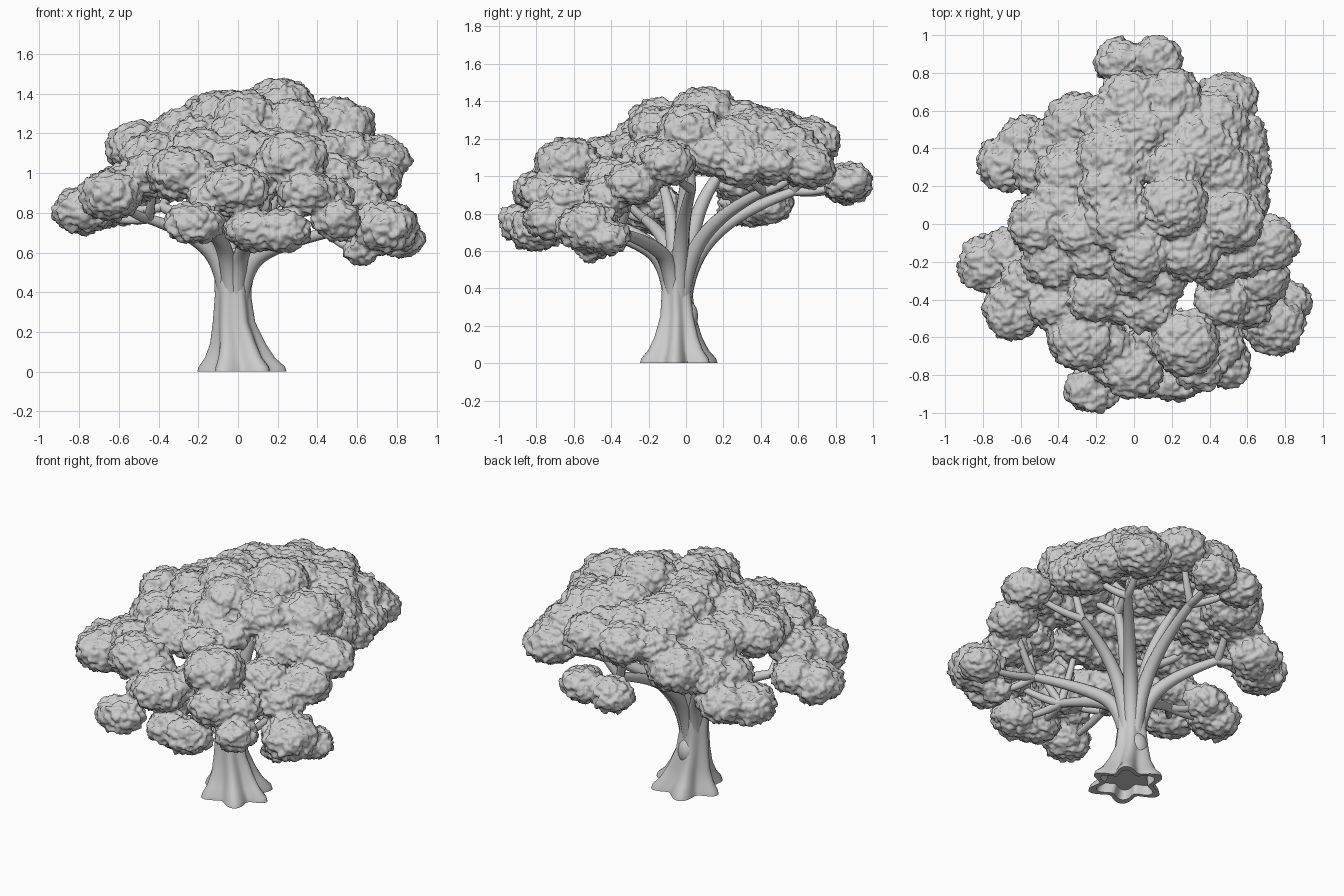
import bpy, bmesh, math, random
from mathutils import Vector, Matrix

if "Cube" in bpy.data.objects:
    bpy.data.objects.remove(bpy.data.objects["Cube"])

random.seed(4)

# Leaf clumps as (x, y, z, radius), by tier
low = [(-.78, -.21, .81, .145), (-.67, -.15, .85, .13), (-.64, -.45, .89, .155),
       (-.22, -.87, .75, .13), (.08, -.79, .71, .13), (.23, -.81, .71, .13),
       (.5, -.74, .76, .12), (.74, -.53, .73, .16), (.82, -.41, .67, .11),
       (.62, -.5, .61, .08), (-.68, .32, .85, .145), (-.56, .42, .86, .15),
       (-.07, .86, .95, .125), (.12, .865, .97, .125)]
middle = [(-.5, 0, 1.13, .16), (-.42, -.18, 1.08, .16), (-.2, -.38, 1.11, .14),
          (-.28, -.6, 1.0, .17), (-.42, -.42, 1.0, .14), (-.01, -.77, .92, .15),
          (.07, -.43, 1.1, .14), (.27, -.63, 1.07, .17), (.34, -.74, .9, .14),
          (.47, -.4, .98, .14), (.68, -.28, .96, .14), (.72, -.1, 1.07, .14),
          (.58, .29, 1.06, .14), (.49, .65, 1.06, .15), (.2, .67, 1.19, .15),
          (-.02, .66, 1.19, .15), (-.3, .52, 1.05, .17), (-.33, .26, 1.12, .18)]
top = [(-.1, .35, 1.23, .19), (.04, .5, 1.24, .14), (.35, .4, 1.2, .2),
       (.21, .1, 1.34, .17), (-.08, .02, 1.28, .17), (.04, -.15, 1.29, .15),
       (.5, .02, 1.24, .17), (.28, -.14, 1.24, .16), (.48, .25, 1.18, .17),
       (.43, .55, 1.14, .16), (.22, .28, 1.28, .15), (-.2, -.15, 1.17, .15)]
# Clumps that close the gaps between the tiers
filler = [(.43, -.2, 1.1, .14), (.57, -.15, 1.1, .13), (0, -.25, 1.19, .14), (-.28, -.03, 1.2, .15),
          (-.12, .18, 1.26, .17), (-.38, .12, 1.14, .15), (.58, .14, 1.12, .14), (.17, .54, 1.2, .14),
          (-.15, .54, 1.17, .14), (.57, .45, 1.07, .13), (-.42, .42, 1.0, .14), (.1, -.62, .95, .12),
          (-.14, -.64, .96, .12), (.45, -.63, .88, .13), (.6, -.42, .88, .13), (-.55, -.3, .95, .14),
          (.16, -.3, 1.14, .11), (-.07, -.4, 1.08, .12), (-.5, .28, .98, .14), (.03, -.62, .84, .12),
          (-.15, -.74, .87, .1)]
clumps = low + middle + top + filler


def finish(bm, name):
    me = bpy.data.meshes.new(name)
    bmesh.ops.recalc_face_normals(bm, faces=bm.faces)
    for f in bm.faces:
        f.smooth = True
    bm.to_mesh(me)
    bm.free()
    ob = bpy.data.objects.new(name, me)
    bpy.context.collection.objects.link(ob)
    return ob


# Canopy: flattened balls fused together, then roughened
bm = bmesh.new()
for x, y, z, r in clumps:
    k = random.uniform(1.0, 1.1)
    m = (Matrix.Translation((x, y, z)) @ Matrix.Rotation(random.uniform(-.15, .15), 4, 'X')
         @ Matrix.Diagonal((r * k, r * 1.04 / k ** .5, r * .8, 1)))
    bmesh.ops.create_icosphere(bm, subdivisions=4, radius=1, matrix=m)
canopy = finish(bm, "leaf_canopy")
rem = canopy.modifiers.new("fuse", 'REMESH')
rem.mode = 'VOXEL'
rem.voxel_size = .0115
rem.use_smooth_shade = True
sm = canopy.modifiers.new("soften", 'SMOOTH')
sm.iterations = 4
for size, strength in ((.08, .035), (.03, .045)):
    tex = bpy.data.textures.new("leaf_noise", 'CLOUDS')
    tex.noise_scale = size
    tex.noise_depth = 1
    d = canopy.modifiers.new("lumps", 'DISPLACE')
    d.texture = tex
    d.texture_coords = 'LOCAL'
    d.strength = strength
    d.mid_level = .48

# Trunk: lobed sections, root flare at the foot, recess underneath
sections = [(.06, .01, -.045, .14, .2), (0, .02, -.045, .155, .2), (0, .02, -.045, .195, .2),
            (.025, .02, -.045, .188, .2), (.07, .01, -.045, .155, .18), (.14, 0, -.045, .128, .13),
            (.25, -.02, -.045, .1, .09), (.38, -.025, -.05, .088, .06),
            (.48, -.025, -.045, .09, .05), (.56, -.02, -.035, .075, .03), (.62, -.02, -.03, .035, 0)]
N = 60
bm = bmesh.new()
rings = []
for z, cx, cy, r, lobe in sections:
    ring = []
    for i in range(N):
        a = 2 * math.pi * i / N
        q = r * (1 + lobe * math.cos(6 * a + .5 + .5 * math.sin(a)) + .3 * lobe * math.sin(2 * a + 4))
        ring.append(bm.verts.new((cx + q * math.cos(a), cy + .92 * q * math.sin(a), z)))
    rings.append(ring)
for a, b in zip(rings, rings[1:]):
    for i in range(N):
        j = (i + 1) % N
        bm.faces.new((a[i], a[j], b[j], b[i]))
bm.faces.new(rings[0])
bm.faces.new(rings[-1])
trunk = finish(bm, "trunk")
bpy.context.view_layer.objects.active = trunk
trunk.select_set(True)
bpy.ops.object.shade_smooth_by_angle(angle=math.radians(50))

# Knot on the back of the trunk
bm = bmesh.new()
bmesh.ops.create_icosphere(bm, subdivisions=3, radius=1,
                           matrix=Matrix.Translation((-.02, .005, .25)) @ Matrix.Diagonal((.06, .06, .085, 1)))
finish(bm, "trunk_knot")

# Branches: limbs run to hubs, then twigs run from the nearest hub to each clump
cu = bpy.data.curves.new("branches", 'CURVE')
cu.dimensions = '3D'
cu.bevel_depth = 1
cu.bevel_resolution = 3
cu.resolution_u = 6
cu.use_fill_caps = True


def tube(points, radii):
    s = cu.splines.new('NURBS')
    s.points.add(len(points) - 1)
    for p, co, r in zip(s.points, points, radii):
        p.co = (*co, 1)
        p.radius = r
    s.order_u = 3
    s.use_endpoint_u = True


hubs = [Vector(h) for h in ((-.45, -.22, .77), (-.2, -.52, .79), (.12, -.52, .72), (.46, -.36, .7),
                            (.42, .03, .93), (.4, .42, .92), (.06, .58, .92), (-.38, .3, .83),
                            (.14, .02, 1.08), (-.1, .22, 1.06), (-.26, -.12, .94))]
base = Vector((-.02, -.045, 0))
for h in hubs:
    out = Vector((h.x - base.x, h.y - base.y, 0))
    d = out.normalized()
    tube([base + d * .03 + Vector((0, 0, .3)),
          base + d * .045 + Vector((0, 0, .53)),
          base + out * .5 + Vector((0, 0, .53 + .72 * (h.z - .53))), h],
         [.045, .046, .035, .025])
for c in low + middle + top:
    p = Vector(c[:3])
    h = min(hubs, key=lambda v: (v - p).length + (.3 if v.z > p.z + .05 else 0))
    mid = h.lerp(p, .5)
    mid.z -= .04
    tube([h, mid, p], [.025, .022, .014])
branches = bpy.data.objects.new("branches", cu)
bpy.context.collection.objects.link(branches)
